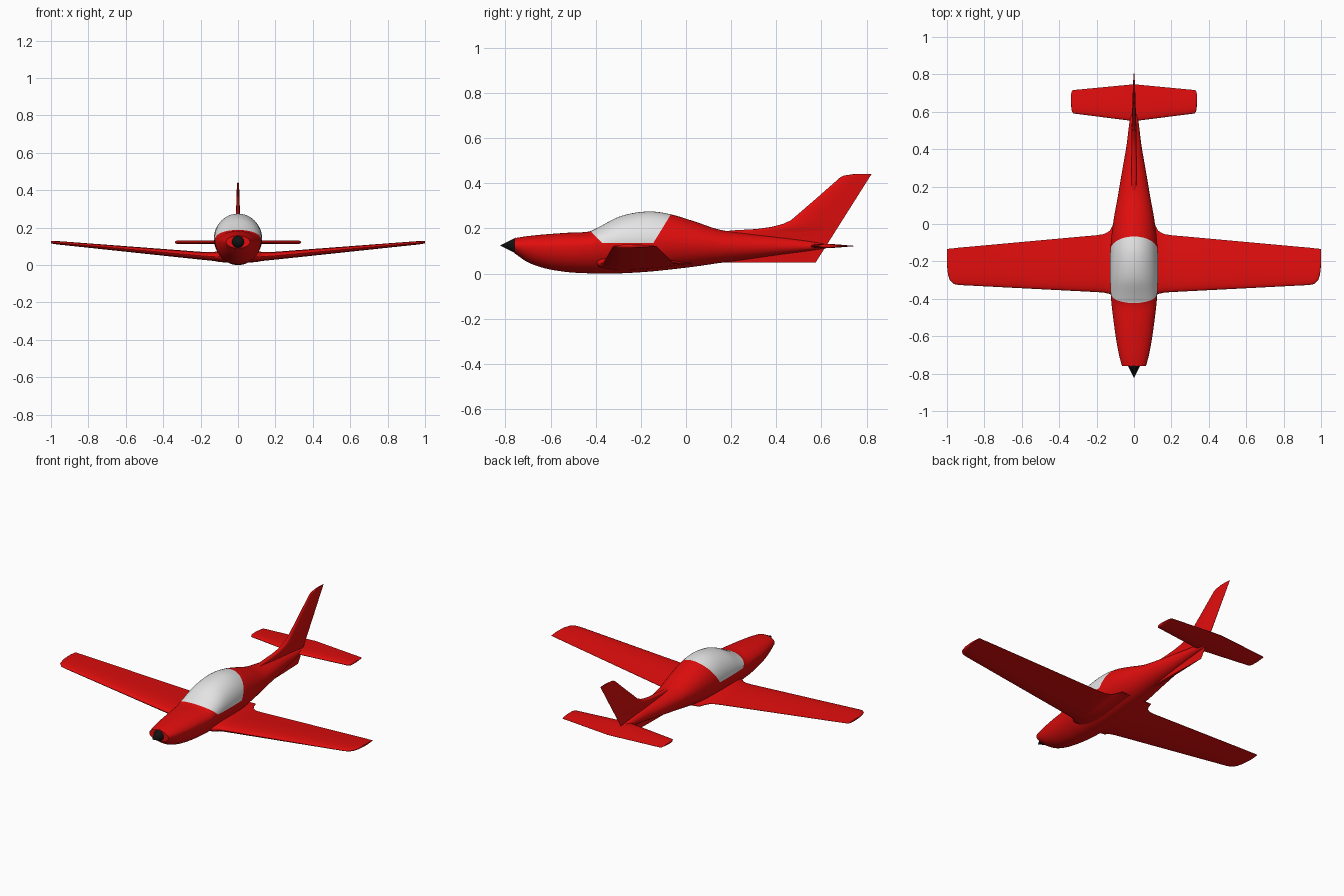
import bpy, bmesh, math
from mathutils import Vector

if "Cube" in bpy.data.objects:
    bpy.data.objects.remove(bpy.data.objects["Cube"])


def material(name, rgb):
    m = bpy.data.materials.new(name)
    m.diffuse_color = (*rgb, 1)
    m.use_nodes = True
    m.node_tree.nodes["Principled BSDF"].inputs["Base Color"].default_value = m.diffuse_color
    return m


RED = material("red paint", (0.75, 0.004, 0.004))
GLASS = material("pale canopy", (0.78, 0.78, 0.78))
BLACK = material("black", (0.006, 0.006, 0.006))


def finish(name, bm, mat, angle=40, mirror=False):
    """Turn a bmesh into a smooth shaded, optionally mirrored object."""
    me = bpy.data.meshes.new(name)
    bm.to_mesh(me)
    bm.free()
    me.materials.append(mat)
    ob = bpy.data.objects.new(name, me)
    bpy.context.collection.objects.link(ob)
    bpy.ops.object.select_all(action='DESELECT')
    ob.select_set(True)
    bpy.context.view_layer.objects.active = ob
    bpy.ops.object.shade_smooth_by_angle(angle=math.radians(angle))
    if mirror:
        ob.modifiers.new("Mirror", 'MIRROR')
    return ob


def loft(rings, cap_start=True, cap_end=True):
    """Skin a list of closed rings with quads."""
    bm = bmesh.new()
    vr = [[bm.verts.new(p) for p in r] for r in rings]
    n = len(vr[0])
    for a, b in zip(vr, vr[1:]):
        for i in range(n):
            j = (i + 1) % n
            bm.faces.new((a[i], a[j], b[j], b[i]))
    if cap_start:
        bm.faces.new(vr[0][::-1])
    if cap_end:
        bm.faces.new(vr[-1])
    bmesh.ops.recalc_face_normals(bm, faces=bm.faces)
    return bm


def spline(rows, steps=5):
    """Smooth rows of numbers with tangents suited to uneven spacing in the first column."""
    def slope(i, k):
        a, b = rows[max(i - 1, 0)], rows[min(i + 1, len(rows) - 1)]
        return (b[k] - a[k]) / (b[0] - a[0])
    out = []
    for i in range(len(rows) - 1):
        p, q = rows[i], rows[i + 1]
        h = q[0] - p[0]
        for s in range(steps):
            t = s / steps
            row = [p[0] + h * t]
            for k in range(1, len(p)):
                row.append((2*t**3 - 3*t**2 + 1) * p[k] + (t**3 - 2*t*t + t) * h * slope(i, k)
                           + (3*t*t - 2*t**3) * q[k] + (t**3 - t*t) * h * slope(i + 1, k))
            out.append(row)
    return out + [list(rows[-1])]


# Fuselage stations: y, half width, bottom z, widest z, top z
STATIONS = [
    (-0.76, 0.064, 0.090, 0.124, 0.157), (-0.70, 0.080, 0.050, 0.122, 0.166),
    (-0.62, 0.095, 0.022, 0.120, 0.174), (-0.52, 0.109, 0.006, 0.120, 0.181),
    (-0.43, 0.120, 0.001, 0.125, 0.186), (-0.39, 0.123, 0.000, 0.130, 0.204),
    (-0.29, 0.128, 0.001, 0.140, 0.254), (-0.17, 0.128, 0.008, 0.142, 0.275),
    (-0.07, 0.121, 0.018, 0.140, 0.263), (0.04, 0.106, 0.031, 0.132, 0.230),
    (0.15, 0.086, 0.047, 0.126, 0.194), (0.28, 0.064, 0.064, 0.122, 0.176),
    (0.42, 0.040, 0.084, 0.120, 0.160), (0.54, 0.025, 0.100, 0.120, 0.144),
    (0.62, 0.012, 0.112, 0.121, 0.130)]

# Planes that bound the canopy: sill, windscreen base, rear frame
CUTS = [((0, 0, 0.135), (0, 0, 1)),
        ((0, -0.42, 0.185), (0, 1, 1)),
        ((0, -0.145, 0.135), (0, -0.127, 0.078))]


def hull(want_canopy):
    rings = []
    for y, w, zb, zm, zt in spline(STATIONS):
        ring = []
        for i in range(48):
            a = math.tau * i / 48
            s = math.sin(a)
            ring.append((w * math.cos(a), y, zm + s * ((zt - zm) if s > 0 else (zm - zb))))
        rings.append(ring)
    bm = loft(rings)
    for co, no in CUTS:
        bmesh.ops.bisect_plane(bm, geom=bm.verts[:] + bm.edges[:] + bm.faces[:],
                               plane_co=co, plane_no=no)

    def in_canopy(f):
        c = f.calc_center_median()
        return all((c - Vector(co)).dot(Vector(no)) > 0 for co, no in CUTS)
    drop = [f for f in bm.faces if in_canopy(f) != want_canopy]
    bmesh.ops.delete(bm, geom=drop, context='FACES')
    return bm


finish("fuselage", hull(False), RED)
finish("canopy", hull(True), GLASS)

# Aerofoil: chord fraction and share of half thickness
FOIL = [(0.01, 0.3), (0.04, 0.58), (0.1, 0.82), (0.2, 0.97), (0.32, 1.0),
        (0.5, 0.86), (0.7, 0.56), (0.87, 0.27)]
RING = [(0, 0)] + FOIL + [(1, 0.06), (1, -0.06)] + [(c, -t) for c, t in FOIL[::-1]]


def panel(name, sections, upright=False):
    """Loft aerofoils. Section: span, leading y, trailing y, thickness, height."""
    rings = []
    for s, le, te, th, z in sections:
        pts = [(le + c * (te - le), t * th / 2) for c, t in RING]
        rings.append([(t, y, s) if upright else (s, y, z + t) for y, t in pts])
    return finish(name, loft(rings, cap_start=upright), RED, mirror=not upright)


# Wings with root fillet and rounded front tip corner
panel("wings", [
    (0.0, -0.40, 0.03, 0.060, 0.038), (0.105, -0.395, 0.02, 0.058, 0.046),
    (0.115, -0.385, -0.01, 0.053, 0.046), (0.13, -0.374, -0.037, 0.048, 0.046),
    (0.16, -0.367, -0.054, 0.044, 0.047), (0.2, -0.364, -0.06, 0.042, 0.050),
    (0.94, -0.326, -0.127, 0.019, 0.117), (0.965, -0.320, -0.130, 0.018, 0.119),
    (0.985, -0.300, -0.132, 0.016, 0.121), (0.995, -0.268, -0.133, 0.014, 0.122),
    (1.0, -0.220, -0.134, 0.010, 0.122)])

# Tailplane
panel("tailplane", [
    (0.0, 0.550, 0.747, 0.020, 0.122), (0.325, 0.591, 0.716, 0.018, 0.122),
    (0.332, 0.602, 0.712, 0.015, 0.122), (0.336, 0.630, 0.695, 0.008, 0.122)])

# Upright fin with forward fillet and keel below
fin = [(0.05, 0.15, 0.016), (0.12, 0.14, 0.028), (0.185, 0.14, 0.028), (0.192, 0.22, 0.028),
       (0.197, 0.31, 0.027), (0.207, 0.38, 0.026), (0.220, 0.43, 0.025),
       (0.236, 0.465, 0.024), (0.33, 0.574, 0.018), (0.425, 0.682, 0.012),
       (0.434, 0.70, 0.011), (0.441, 0.745, 0.006)]
panel("tail_fin", [(z, le, 0.575 + (z - 0.05) * 0.632, th, 0) for z, le, th in fin], upright=True)

# Spinner cone on the nose
bm = bmesh.new()
bmesh.ops.create_cone(bm, cap_ends=True, segments=32, radius1=0.035, radius2=0.0, depth=0.07)
spinner = finish("spinner", bm, BLACK)
spinner.rotation_euler = (math.radians(90), 0, 0)
spinner.location = (0, -0.789, 0.124)
